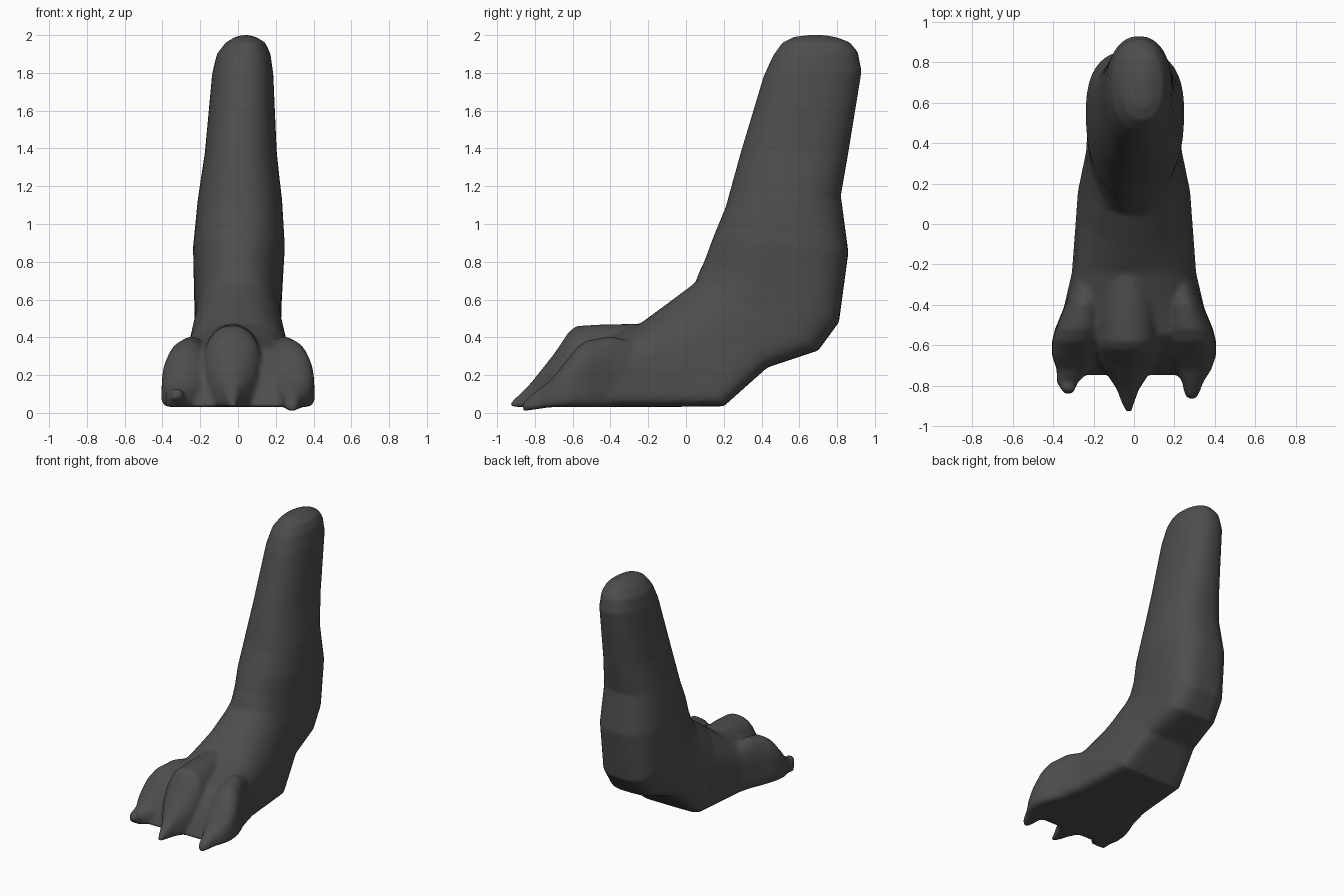
import bpy, bmesh, math

N = 40


def loft(bm, stations):
    """Skin rings. Station: top/front (y,z), bottom/back (y,z), centre x,
    half width, flatness of the bottom (0 round .. 1 flat sole), taper to top."""
    rings = []
    for (ay, az), (by, bz), xc, w, flat, taper in stations:
        ring = []
        for i in range(N):
            a = 2 * math.pi * i / N
            c, s = math.cos(a), math.sin(a)
            e = 0.88 if c >= 0 else 0.9 - 0.65 * flat
            u = math.copysign(abs(c) ** e, c)
            v = math.copysign(abs(s) ** e, s) * (1 - taper * (u + 1) / 2)
            t = (u + 1) / 2
            ring.append(bm.verts.new((xc + w * v, by + (ay - by) * t, bz + (az - bz) * t)))
        rings.append(ring)
    for r, q in zip(rings, rings[1:]):
        for i in range(N):
            j = (i + 1) % N
            bm.faces.new((r[i], r[j], q[j], q[i]))
    bm.faces.new(rings[0][::-1])
    bm.faces.new(rings[-1])


bm = bmesh.new()

# foot, heel and leg in one sweep
loft(bm, [
    ((-.735, .07), (-.755, .03), 0, .30, 1, .1),
    ((-.70, .14), (-.71, .03), 0, .37, 1, .1),
    ((-.64, .25), (-.64, .03), 0, .415, 1, .15),
    ((-.55, .36), (-.55, .03), 0, .395, 1, .2),
    ((-.40, .41), (-.40, .03), 0, .355, 1, .15),
    ((-.24, .475), (-.24, .03), 0, .315, 1, .12),
    ((-.09, .585), (.20, .035), 0, .285, 1, .12),
    ((.05, .69), (.43, .24), 0, .245, .8, .1),
    ((.065, .735), (.70, .33), 0, .235, .6, .08),
    ((.10, .81), (.81, .48), 0, .24, .45, .08),
    ((.14, .92), (.86, .85), .005, .255, .2, .1),
    ((.21, 1.09), (.82, 1.15), .01, .235, .1, .1),
    ((.29, 1.38), (.86, 1.38), .015, .195, .1, .05),
    ((.41, 1.78), (.93, 1.81), .025, .162, 0, 0),
    ((.46, 1.89), (.91, 1.91), .03, .142, 0, 0),
    ((.51, 1.96), (.87, 1.96), .04, .105, 0, 0),
    ((.57, 1.99), (.81, 1.985), .04, .06, 0, 0),
    ((.64, 2.0), (.74, 2.0), .04, .02, 0, 0),
])


def toe(bm, rows):
    """Toe running forward into its claw: y, top z, bottom z, centre x, half width."""
    loft(bm, [((y, zt), (y, zb), x, w, .8, .12) for y, zt, zb, x, w in rows])


# middle toe
toe(bm, [(-.15, .45, .05, -.03, .12), (-.24, .472, .04, -.03, .15),
         (-.45, .468, .03, -.03, .17), (-.58, .46, .03, -.03, .17),
         (-.62, .43, .03, -.03, .165), (-.70, .31, .03, -.03, .135),
         (-.76, .235, .03, -.03, .095), (-.82, .16, .03, -.03, .055),
         (-.88, .10, .03, -.03, .033), (-.93, .055, .035, -.025, .012)])

# outer toes, each with its own claw tip
for side, tip_x, tip_y, tip_z in ((-1, .325, -.84, .07), (1, .285, -.865, .012)):
    toe(bm, [(-.20, .36, .06, side * .20, .08), (-.40, .405, .03, side * .245, .10),
             (-.52, .385, .03, side * .27, .125), (-.58, .345, .03, side * .28, .13),
             (-.65, .255, .03, side * .29, .12), (-.72, .17, .03, side * .295, .09),
             (-.78, .125, .02 + tip_z * .15, side * (tip_x + .005), .055),
             (tip_y + .02, tip_z + .06, tip_z, side * tip_x, .035),
             (tip_y, tip_z + .03, tip_z, side * tip_x, .018)])

bmesh.ops.recalc_face_normals(bm, faces=bm.faces)
mesh = bpy.data.meshes.new("clawed_leg")
bm.to_mesh(mesh)
bm.free()
leg = bpy.data.objects.new("clawed_leg", mesh)
bpy.context.collection.objects.link(leg)

# fuse the parts into one soft skin
fuse = leg.modifiers.new("fuse", 'REMESH')
fuse.mode = 'VOXEL'
fuse.voxel_size = 0.013
fuse.use_smooth_shade = True
soften = leg.modifiers.new("soften", 'SMOOTH')
soften.factor = 0.5
soften.iterations = 4

# dark hide
hide = bpy.data.materials.new("dark_hide")
hide.diffuse_color = (.075, .075, .075, 1)
mesh.materials.append(hide)
